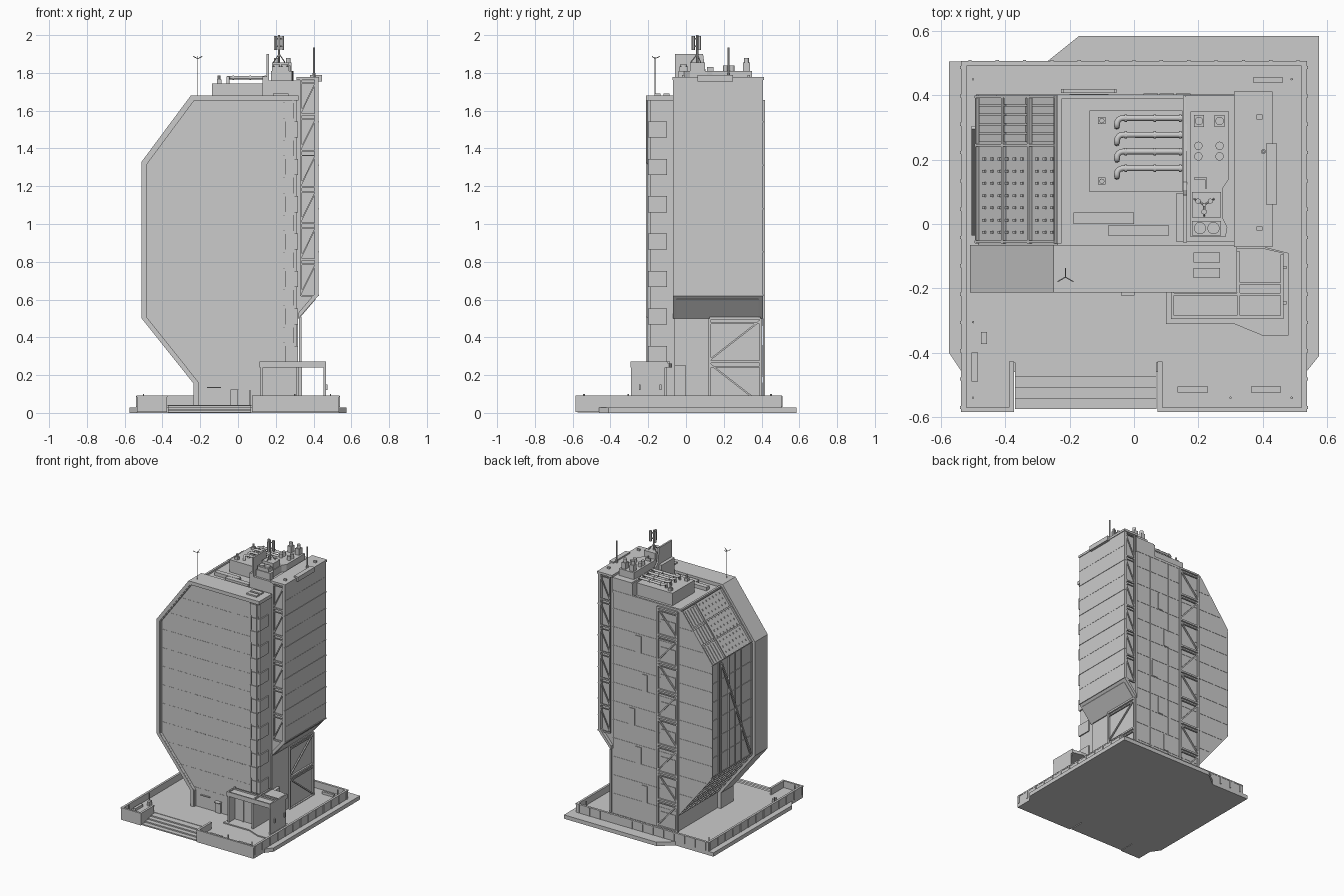
import bpy, bmesh, math
from mathutils import Vector

def finish(name, bm):
    bmesh.ops.recalc_face_normals(bm, faces=bm.faces)
    me = bpy.data.meshes.new(name)
    bm.to_mesh(me); bm.free()
    ob = bpy.data.objects.new(name, me)
    bpy.context.collection.objects.link(ob)
    return ob

def add_prism(bm, pts, axis, a, b):
    """Extrude a 2D outline along y (outline in xz), z (xy) or x (yz)."""
    f = {'y': lambda p, t: (p[0], t, p[1]), 'z': lambda p, t: (p[0], p[1], t),
         'x': lambda p, t: (t, p[0], p[1])}[axis]
    lo = [bm.verts.new(f(p, a)) for p in pts]
    hi = [bm.verts.new(f(p, b)) for p in pts]
    bm.faces.new(lo); bm.faces.new(hi[::-1])
    for i in range(len(pts)):
        j = (i + 1) % len(pts)
        bm.faces.new((lo[i], lo[j], hi[j], hi[i]))

def prism(name, pts, axis, a, b):
    bm = bmesh.new()
    add_prism(bm, pts, axis, a, b)
    return finish(name, bm)

def boxes(name, items):
    """Each item: x0, x1, y0, y1, z0, z1."""
    bm = bmesh.new()
    for x0, x1, y0, y1, z0, z1 in items:
        add_prism(bm, [(x0, y0), (x1, y0), (x1, y1), (x0, y1)], 'z', z0, z1)
    return finish(name, bm)

def bars(name, items, n=4):
    """Round or square bars, each item: start, end, radius."""
    bm = bmesh.new()
    for p, q, r in items:
        p, q = Vector(p), Vector(q)
        m = (q - p).to_track_quat('Z', 'Y').to_matrix()
        rings = [[bm.verts.new(c + m @ Vector((r * math.cos((i + .5) * math.tau / n), r * math.sin((i + .5) * math.tau / n), 0)))
                  for i in range(n)] for c in (p, q)]
        bm.faces.new(rings[0]); bm.faces.new(rings[1][::-1])
        for i in range(n):
            j = (i + 1) % n
            bm.faces.new((rings[0][i], rings[0][j], rings[1][j], rings[1][i]))
    return finish(name, bm)

def truss(name, pt, u0, u1, levels, r=.007, alternate=False):
    """Posts, cross beams and diagonals in the plane given by pt(u, z)."""
    it = [(pt(u, levels[0]), pt(u, levels[-1]), r) for u in (u0, u1)]
    it += [(pt(u0, z), pt(u1, z), r) for z in levels]
    for i, (a, b) in enumerate(zip(levels, levels[1:])):
        s, e = (u1, u0) if alternate and i % 2 == 0 else (u0, u1)
        it.append((pt(s, a + .01), pt(e, b - .01), r * .7))
        it.append((pt(u0, b - .025), pt(u1, b - .025), r * .6))
    return bars(name, it)

# --- ground plate, plaza and stairs
prism("ground_plate", [(-.575, .505), (-.27, .505), (-.17, .585), (.575, .585), (.575, -.41),
                       (.535, -.46), (-.535, -.46), (-.575, -.4)], 'z', 0, .028)
prism("plaza", [(-.535, -.585), (-.375, -.585), (-.375, -.43), (.075, -.43), (.075, -.585),
                (.535, -.585), (.535, .505), (-.535, .505)], 'z', .004, .042)
boxes("stairs", [(-.37, .07, -.575 + .033 * i, -.42, .003, .012 + .009 * i) for i in range(4)])

# --- parapet with small posts, open at the stairs
W = .012
par = [(-.535, -.375, -.585, -.585 + W), (.075, .535, -.585, -.585 + W), (-.375 - W, -.375, -.585, -.43),
       (.075, .075 + W, -.585, -.43), (-.535, -.535 + W, -.585, .505), (.535 - W, .535, -.585, .505),
       (-.535, .535, .505 - W, .505)]
boxes("parapet", [p + (.04, .085) for p in par])
boxes("parapet_cap", [(a - .002, b + .002, c if c < -.58 else c - .002, d + .002, .083, .092) for a, b, c, d in par])
posts = [(s * .535, -.57 + .088 * i) for s in (-1, 1) for i in range(13)]
posts += [(-.51 + .085 * i, .505) for i in range(13)]
boxes("parapet_posts", [(x - .005, x + .005, y - .005, y + .005, .03, .09) for x, y in posts])
boxes("benches", [(-.505, -.485, -.49, -.4, .04, .06), (.135, .23, -.523, -.505, .04, .06),
                  (.363, .457, -.523, -.505, .04, .06), (.37, .463, .439, .455, .04, .06),
                  (-.475, -.457, -.373, -.336, .04, .07)])
bars("plaza_lights", [((x, y, .04), (x, y, .1), .004) for x, y in
                      [(-.5, .45), (.49, .45), (-.5, -.54), (.49, -.54), (.3, -.54), (-.5, -.305)]], 6)

# --- front slab: raised rim around a recessed face
inner = [(.31, 1.655), (-.238, 1.655), (-.485, 1.322), (-.485, .508), (-.21, .163), (-.21, .03)]
prism("front_rim", [(-.235, .03), (-.235, .155), (-.51, .5), (-.51, 1.33), (-.25, 1.68), (.32, 1.68),
                    (.32, 1.655)] + inner[1:], 'y', -.213, -.065)
prism("front_slab", inner + [(.31, .03)], 'y', -.19, -.065)
prism("front_rim_step", [(-.222, .03), (-.222, .16), (-.497, .504), (-.497, 1.326), (-.244, 1.667), (.3, 1.667)]
      + [(.3, 1.65)] + [(x + .004, z - .004) for x, z in inner[1:]], 'y', -.206, -.075)

def left_edge(z):
    if z < .508: return -.21 - .275 * max(0, z - .163) / .345
    return -.485 + .247 * max(0, z - 1.322) / .333
seams = []
for i in range(1, 12):
    z = .04 + .135 * i
    x0 = left_edge(z)
    n = int((.235 - x0) / .06)
    w = (.235 - x0) / n
    seams += [(x0 + w * k + .006, x0 + w * (k + 1) - .006, -.1915, -.185, z, z + .004) for k in range(n)]
boxes("front_seams", seams + [(x, x + .004, -.1915, -.185, .05, 1.65) for x in (-.15, .09)])

# --- stacked corner bays on the right end of the front slab
bay = []
for i in range(14):
    z = .27 + .099 * i
    a, b = (.238, .292) if i % 2 else (.25, .318)
    bay += [(a, b, -.202, -.1, z, z + .085), (.245, .3, -.197, -.1, z + .084, z + .1)]
boxes("corner_bays", bay + [(.235, .241, -.196, -.18, .05, 1.655), (.288, .293, -.204, -.18, .05, 1.655)])
boxes("front_doors", [(-.04, -.002, -.2, -.18, .04, .12), (-.165, -.09, -.2, -.18, .132, .138),
                      (-.04, .002, -.222, -.18, .12, .125), (.06, .065, -.2, -.18, .04, .12)])

# --- main body behind the slab
prism("main_body", inner + [(.31, .03)], 'y', -.07, .4)
boxes("back_seams", [(left_edge(.05 + .135 * i), .31, .395, .402, .05 + .135 * i, .054 + .135 * i) for i in range(1, 12)]
      + [(x, x + .004, .395, .403, .04, 1.65) for x in (.03, .19)])
boxes("back_offset_panels", [(.03 + .05 * (i % 3), .075 + .05 * (i % 3), .39, .405, .19 + .27 * i, .31 + .27 * i) for i in range(5)])

def slope_panels(name, p, q, items):
    """Slabs lying on the sloped side from p to q: t0, t1, y0, y1, height."""
    p, q = Vector(p), Vector(q)
    d = q - p
    nrm = Vector((-d.y, d.x)).normalized()
    bm = bmesh.new()
    for t0, t1, y0, y1, h in items:
        a, b = p + d * t0, p + d * t1
        add_prism(bm, [a - nrm * .004, b - nrm * .004, b + nrm * h, a + nrm * h], 'y', y0, y1)
    return finish(name, bm)

# --- sloped glazing above and latticed undercut below
up, lo = ((-.485, 1.322), (-.238, 1.655)), ((-.21, .163), (-.485, .508))
cols = [0, .34, .67, 1]
slope_panels("slope_frame", *up, [(0, 1, y - .004, y + .004, .014) for y in (-.055, .245, .396)]
             + [(max(0, t - .012), min(1, t + .012), -.06, .4, .012) for t in cols])
slope_panels("slope_louvres", *up, [(cols[k] + .03, cols[k + 1] - .03, .255 + .029 * i, .279 + .029 * i, .006 + .006 * (k == 1))
                                    for k in range(3) for i in range(5)])
slope_panels("slope_studs", *up, [(.07 + .095 * i, .1 + .095 * i, -.03 + .038 * j, -.022 + .038 * j, .005)
                                  for i in range(10) for j in range(7)])
slope_panels("undercut_lattice", *lo, [(0, 1, -.06 + .057 * i, -.054 + .057 * i, .008) for i in range(9)]
             + [(.12 * i, .12 * i + .015, -.06, .4, .006) for i in range(9)])

# --- left facade: mullions, floor bands and long diagonal rod
boxes("left_mullions", [(-.494, -.48, y, y + .006, .51, 1.32) for y in (-.06, .06, .13, .2, .29, .394)]
      + [(-.489, -.48, -.06, .4, .51 + .135 * i, .514 + .135 * i) for i in range(7)])
bars("left_diagonal_rod", [((-.5, .3, 1.31), (-.5, -.03, .53), .008), ((-.49, .32, 1.32), (-.49, .32, .52), .006)])

# --- right tower with outer skin and sloped underside
prism("tower_core", [(.3, .5), (.325, .5), (.41, .6), (.41, 1.76), (.3, 1.76)], 'y', -.05, .385)
prism("tower_skin", [(.32, .5), (.425, .62), (.425, 1.77), (.405, 1.77), (.405, .63), (.32, .53)], 'y', -.068, .408)
boxes("tower_seams", [(.42, .428, -.07, .41, .618 + .23 * i, .626 + .23 * i) for i in range(6)]
      + [(.42, .4265, -.068, .408, .733 + .23 * i, .736 + .23 * i) for i in range(5)])
boxes("tower_roof", [(.31, .43, -.072, .412, 1.762, 1.778), (.41, .444, .06, .25, 1.755, 1.788),
                     (.38, .4, .325, .34, 1.77, 1.79), (.38, .4, -.02, -.007, 1.77, 1.79)])
lv = [.62 + .192 * i for i in range(7)]
truss("tower_truss_front", lambda u, z: (u, -.063, z), .333, .418, lv)
truss("tower_truss_back", lambda u, z: (u, .402, z), .333, .418, lv)
truss("body_truss_back", lambda u, z: (u, .413, z), -.22, -.06, [.05 + .2 * i for i in range(9)], .009, True)
boxes("body_truss_backing", [(-.2, -.08, .39, .404, .06 + .2 * i, .16 + .2 * i) for i in range(8)])
truss("lower_side_truss", lambda u, z: (.33, u, z), .125, .395, [.04, .27, .5], .009, True)
boxes("lower_side_wall", [(.3, .318, -.06, .4, .03, .51), (.3, .34, -.06, .0, .04, .25)])

# --- entrance pavilion with L-shaped roof
L_roof = [(.115, -.2), (.115, -.295), (.465, -.295), (.465, -.09), (.4, -.075), (.31, -.075), (.31, -.2)]
prism("pavilion_roof", L_roof, 'z', .24, .262)
boxes("pavilion_roof_curbs", [(.115, .465, -.295, -.285, .26, .272), (.455, .465, -.295, -.095, .26, .272),
                              (.115, .125, -.295, -.2, .26, .272), (.32, .33, -.285, -.085, .26, .272),
                              (.33, .455, -.188, -.182, .26, .27), (.125, .455, -.222, -.214, .26, .272)])
boxes("pavilion_walls", [(.12, .132, -.292, -.19, .04, .24), (.132, .32, -.225, -.19, .04, .24), (.308, .322, -.285, -.1, .04, .24),
                         (.453, .465, -.292, -.11, .04, .24), (.2, .206, -.232, -.22, .04, .24)])
prism("pavilion_floor", [(.1, -.2), (.1, -.31), (.31, -.31), (.4, -.347), (.48, -.347), (.48, -.09), (.4, -.07), (.3, -.07)],
      'z', .04, .05)
boxes("pavilion_lamps", [(.46, .474, y, y + .01, .12, .15) for y in (-.25, -.14)])

# --- roof plant room and pipes
boxes("plant_room", [(-.138, .15, .1, .352, 1.65, 1.745), (-.112, -.088, .31, .333, 1.74, 1.765),
                     (-.112, -.088, .122, .145, 1.74, 1.765), (-.24, -.225, -.06, .4, 1.65, 1.668),
                     (-.24, .31, .388, .402, 1.65, 1.668)])
bars("plant_vents", [((-.1, y, 1.76), (-.1, y, 1.785), .008) for y in (.321, .133)], 10)
for k, y in enumerate((.173, .225, .277, .329)):
    cu = bpy.data.curves.new("roof_pipe", 'CURVE')
    cu.dimensions = '3D'
    cu.bevel_depth, cu.bevel_resolution, cu.use_fill_caps = .009, 2, True
    path = [(.15, y, 1.775)] + [(-.035 - .018 * math.sin(a), y - .018 + .018 * math.cos(a), 1.775)
                                for a in [math.pi / 8 * i for i in range(5)]] + [(-.053, y - .026, 1.775), (-.053, y - .026, 1.74)]
    sp = cu.splines.new('POLY')
    sp.points.add(len(path) - 1)
    for pnt, co in zip(sp.points, path):
        pnt.co = (*co, 1)
    bpy.context.collection.objects.link(bpy.data.objects.new("roof_pipe_%d" % k, cu))
bars("pipe_collars", [((x, y, 1.775), (x + .008, y, 1.775), .012) for x in (-.03, .06, .14)
                      for y in (.173, .225, .277, .329)], 12)
boxes("roof_ducts", [(-.188, 0, 0, .035, 1.65, 1.68), (-.08, .107, -.037, -.003, 1.65, 1.68),
                     (.185, .268, -.12, -.088, 1.67, 1.69), (.185, .268, -.168, -.136, 1.67, 1.69)])

# --- roof fin wall, service block and cooling units
prism("roof_fin_wall", [(-.058, 1.65), (.4, 1.65), (.4, 1.755), (.13, 1.77), (.105, 1.8), (.09, 1.9), (-.058, 1.9)], 'x', .152, .164)
boxes("fin_wall_brace", [(.13, .152, -.055, .095, 1.65, 1.78)])
service = [(.175, -.04), (.285, -.04), (.29, -.01), (.275, .02), (.275, .11), (.295, .14), (.295, .35), (.175, .35)]
prism("service_block", service, 'z', 1.65, 1.81)
boxes("service_base", [(.16, .315, -.055, .4, 1.65, 1.76), (.18, .27, .02, .1, 1.8, 1.855), (.18, .27, -.035, .01, 1.8, 1.835)]
      + [(x - .016, x + .016, .302, .338, 1.8, 1.855) for x in (.202, .266)]
      + [(.187, .227, .138, .145, 1.81, 1.83), (.22, .227, .11, .145, 1.81, 1.83)])
fans = [((x, y, 1.805), (x, y, 1.84), .013) for x in (.2, .266) for y in (.21, .243)]
fans += [((x, -.013, 1.83), (x, -.013, 1.845), .019) for x in (.205, .247)]
fans += [((x, .32, 1.85), (x, .32, 1.88), .013) for x in (.202, .266)]
bars("cooling_fans", fans, 14)

# --- masts and antennas
mast = [((.218, .06, 1.85), (.218, .06, 2.0), .006)]
for i in range(3):
    a = math.radians(30 + 120 * i)
    c, s = math.cos(a), math.sin(a)
    x, y = .218 + .022 * c, .06 + .022 * s
    mast += [((x, y, 1.92), (x, y, 1.995), .009), ((.218, .06, 1.94), (x, y, 1.94), .004),
             ((.218, .06, 1.98), (x, y, 1.98), .004), ((.218, .06, 1.9), (.218 + .035 * c, .06 + .035 * s, 1.856), .003)]
bars("panel_mast", mast, 6)
bars("whip_antenna", [((.402, .225, 1.77), (.402, .225, 1.935), .005), ((.402, .225, 1.77), (.402, .225, 1.8), .008)], 8)
tri = [((-.213, -.165, 1.67), (-.213, -.165, 1.885), .0025)]
tri += [((-.213, -.165, 1.875), (-.213 + .028 * math.cos(a), -.165 + .028 * math.sin(a), 1.888), .002)
        for a in (math.pi / 2, math.pi * 7 / 6, math.pi * 11 / 6)]
bars("weather_antenna", tri, 6)
